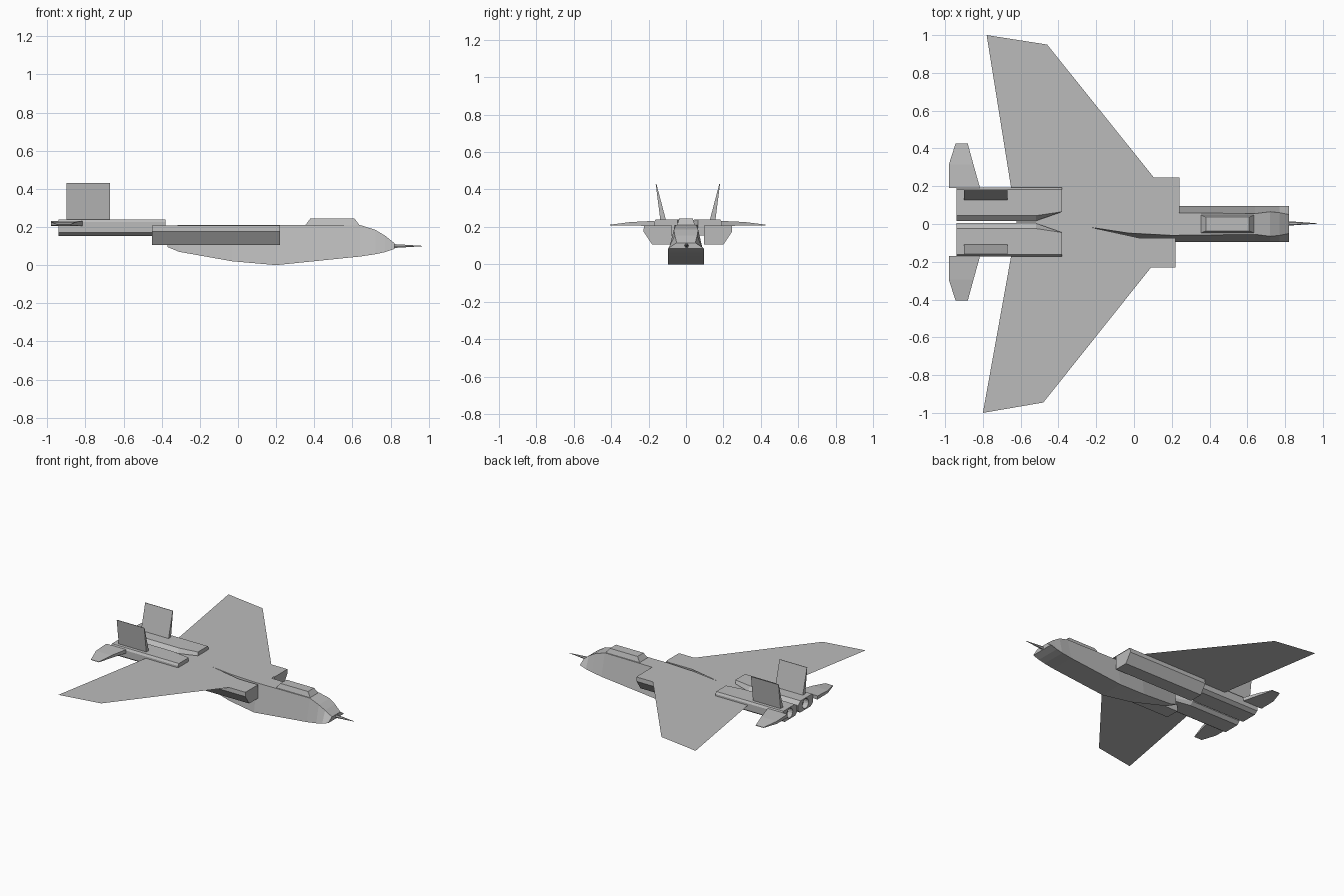
import bpy, bmesh
from math import radians
from mathutils import Matrix, Vector

cube = bpy.data.objects.get("Cube")
if cube:
    bpy.data.objects.remove(cube)

grey = bpy.data.materials.new("airframe_grey")
grey.use_nodes = True
grey.diffuse_color = (0.5, 0.5, 0.5, 1)
grey.node_tree.nodes["Principled BSDF"].inputs["Base Color"].default_value = (0.5, 0.5, 0.5, 1)


def finish(name, bm, solid=True):
    if solid:
        bmesh.ops.recalc_face_normals(bm, faces=bm.faces[:])
    mesh = bpy.data.meshes.new(name)
    bm.to_mesh(mesh)
    bm.free()
    mesh.materials.append(grey)
    obj = bpy.data.objects.new(name, mesh)
    bpy.context.collection.objects.link(obj)
    return obj


def loft(name, rings):
    """Skin a row of closed rings and cap both ends."""
    bm = bmesh.new()
    loops = [[bm.verts.new(p) for p in ring] for ring in rings]
    for a, b in zip(loops, loops[1:]):
        for i in range(len(a)):
            j = (i + 1) % len(a)
            bm.faces.new((a[i], a[j], b[j], b[i]))
    bm.faces.new(loops[0])
    bm.faces.new(loops[-1])
    bmesh.ops.remove_doubles(bm, verts=bm.verts[:], dist=0.0005)
    return finish(name, bm)


def flat(name, outline, z):
    bm = bmesh.new()
    face = bm.faces.new([bm.verts.new((x, y, z)) for x, y in outline])
    face.normal_update()
    if face.normal.z < 0:
        face.normal_flip()
    bmesh.ops.triangulate(bm, faces=[face])
    return finish(name, bm, False)


# Fuselage: belly height, belly half width, top height, top half width
stations = [
    (-0.37, 0.095, 0.004, 0.2, 0.003),
    (-0.31, 0.07, 0.02, 0.21, 0.005),
    (-0.03, 0.02, 0.07, 0.21, 0.048),
    (0.2, 0.0, 0.095, 0.21, 0.06),
    (0.64, 0.045, 0.095, 0.21, 0.055),
    (0.72, 0.057, 0.095, 0.185, 0.065),
    (0.77, 0.068, 0.095, 0.155, 0.06),
    (0.82, 0.085, 0.095, 0.115, 0.05),
]
loft("fuselage", [
    [(x, -wb, zb), (x, wb, zb), (x, wt, zt), (x, -wt, zt)]
    for x, zb, wb, zt, wt in stations])

# Canopy with sloped sides
loft("canopy", [
    [(x0, -w, z), (x1, -w, z), (x1, w, z), (x0, w, z)]
    for x0, x1, w, z in [(0.35, 0.64, 0.05, 0.205), (0.38, 0.61, 0.036, 0.245)]])

# Nose probe
bm = bmesh.new()
bmesh.ops.create_cone(bm, cap_ends=True, segments=6, radius1=0.013, radius2=0.001, depth=0.17,
                      matrix=Matrix.Translation((0.885, 0.003, 0.1)) @ Matrix.Rotation(radians(90), 4, 'Y'))
finish("nose_probe", bm)

# Wings: thin sheets, the right one cut back beside the spine
flat("left_wing", [(-0.78, 1), (-0.46, 0.95), (0.11, 0.24), (0.24, 0.24),
                   (0.24, 0.06), (0.04, 0.0), (-0.62, 0)], 0.211)
flat("right_wing", [(-0.8, -1), (-0.48, -0.945), (0.09, -0.23), (0.22, -0.23),
                    (0.22, -0.09), (0.08, -0.085), (-0.31, 0), (-0.62, 0)], 0.211)

MID = 0.01   # the tail group sits a little to the left
for side, s in (("left", 1), ("right", -1)):
    # Intake box under each wing root
    dx = 0.01 * s
    section = [(0.085, 0.207), (0.235, 0.207), (0.237, 0.175), (0.19, 0.105), (0.085, 0.105)]
    loft(side + "_intake", [[(x + dx, MID + s * y, z) for y, z in section] for x in (-0.44, 0.23)])

    # Engine nacelle, with the inner front corner cut back
    section = [(0.006, 0.215), (0.034, 0.24), (0.172, 0.24), (0.182, 0.225),
               (0.182, 0.172), (0.155, 0.153), (0.03, 0.153), (0.006, 0.175)]
    nacelle = loft(side + "_nacelle", [
        [(x, MID + s * max(y, inner), z) for y, z in section]
        for x, inner in ((-0.94, 0), (-0.52, 0), (-0.38, 0.055))])

    # Exhaust bore
    bm = bmesh.new()
    bmesh.ops.create_cone(bm, cap_ends=True, segments=16, radius1=0.036, radius2=0.036, depth=0.08,
                          matrix=Matrix.Translation((-0.94, MID + s * 0.094, 0.197)) @ Matrix.Rotation(radians(90), 4, 'Y'))
    cutter = finish(side + "_exhaust_cutter", bm)
    cutter.hide_render = True
    cutter.hide_set(True)
    cut = nacelle.modifiers.new("exhaust", 'BOOLEAN')
    cut.operation = 'DIFFERENCE'
    cut.solver = 'EXACT'
    cut.object = cutter

    # Fin leaning outward to a sharp tip
    loft(side + "_fin", [
        [(-0.9, MID + s * a, z), (-0.67, MID + s * a, z), (-0.67, MID + s * b, z), (-0.9, MID + s * b, z)]
        for a, b, z in ((0.117, 0.147, 0.235), (0.168, 0.172, 0.43))])

    # Tailplane, thick at the root and drooping to the tip
    loft(side + "_tailplane", [
        [(x0, MID + s * y, zb), (x1, MID + s * y, zb), (x1, MID + s * y, zt), (x0, MID + s * y, zt)]
        for x0, x1, y, zb, zt in ((-0.98, -0.815, 0.18, 0.205, 0.232),
                                  (-0.98, -0.85, 0.305, 0.207, 0.226),
                                  (-0.945, -0.88, 0.415, 0.208, 0.212))])
